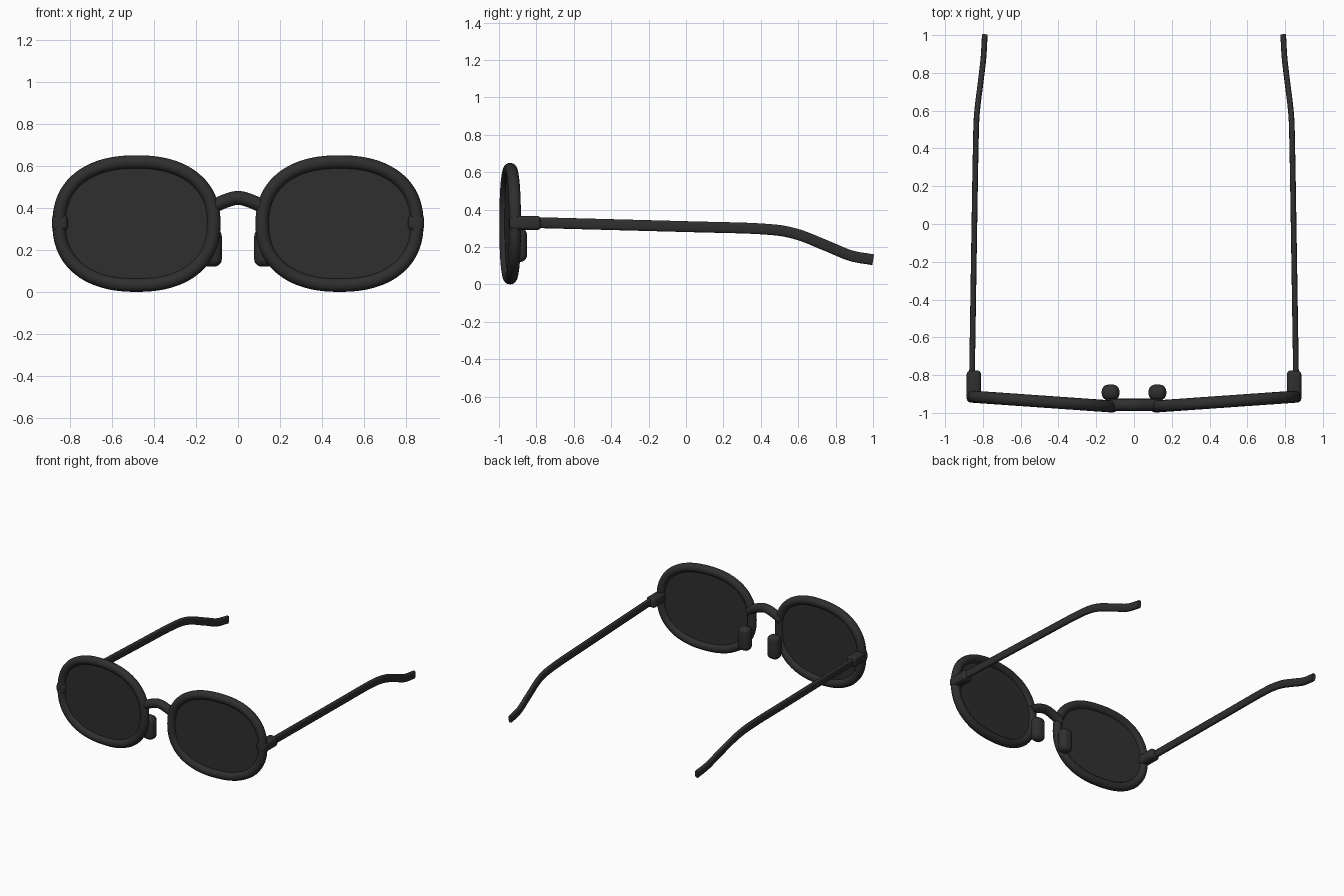
import bpy, bmesh, math
from mathutils import Vector

cube = bpy.data.objects.get("Cube")
if cube:
    bpy.data.objects.remove(cube, do_unlink=True)


def make_material(name, value):
    mat = bpy.data.materials.new(name)
    mat.use_nodes = True
    mat.diffuse_color = (value, value, value, 1)
    mat.node_tree.nodes["Principled BSDF"].inputs["Base Color"].default_value = (value, value, value, 1)
    return mat


BLACK = make_material("soft black", 0.028)


def finish(name, bm):
    bmesh.ops.recalc_face_normals(bm, faces=bm.faces)
    mesh = bpy.data.meshes.new(name)
    bm.to_mesh(mesh)
    bm.free()
    mesh.materials.append(BLACK)
    obj = bpy.data.objects.new(name, mesh)
    bpy.context.collection.objects.link(obj)
    bpy.ops.object.select_all(action="DESELECT")
    obj.select_set(True)
    bpy.context.view_layer.objects.active = obj
    bpy.ops.object.shade_smooth_by_angle(angle=math.radians(40))
    return obj


def sweep(name, path, side_axis, half_w, half_h, power=2, closed=False, sides=16):
    """Sweep a rounded section along a path; half_w lies along side_axis."""
    bm = bmesh.new()
    rings = []
    n = len(path)
    for i, p in enumerate(path):
        a = path[(i - 1) % n] if closed else path[max(i - 1, 0)]
        b = path[(i + 1) % n] if closed else path[min(i + 1, n - 1)]
        tangent = (b - a).normalized()
        up = tangent.cross(side_axis).normalized()
        side = up.cross(tangent).normalized()
        ring = []
        for k in range(sides):
            u, v = superellipse(math.tau * k / sides, power)
            ring.append(bm.verts.new(p + side * u * half_w + up * v * half_h))
        rings.append(ring)
    for i in range(n if closed else n - 1):
        r, s = rings[i], rings[(i + 1) % n]
        for k in range(sides):
            j = (k + 1) % sides
            bm.faces.new((r[k], r[j], s[j], s[k]))
    if not closed:
        bm.faces.new(rings[0])
        bm.faces.new(rings[-1])
    return finish(name, bm)


def superellipse(t, power):
    c, s = math.cos(t), math.sin(t)
    return (math.copysign(abs(c) ** (2 / power), c),
            math.copysign(abs(s) ** (2 / power), s))


def rounded_block(name, centre, size, radius):
    bm = bmesh.new()
    bmesh.ops.create_cube(bm, size=1)
    for v in bm.verts:
        v.co = Vector(centre) + Vector([c * s for c, s in zip(v.co, size)])
    bmesh.ops.bevel(bm, geom=bm.edges[:], offset=radius, segments=5,
                    profile=0.5, affect="EDGES", clamp_overlap=True)
    return finish(name, bm)


def smooth_path(points, steps=8):
    """Catmull-Rom curve through the points."""
    pts = [Vector(p) for p in points]
    pts = [2 * pts[0] - pts[1]] + pts + [2 * pts[-1] - pts[-2]]
    out = []
    for a, b, c, d in zip(pts, pts[1:], pts[2:], pts[3:]):
        for i in range(steps):
            t = i / steps
            out.append(0.5 * (2 * b + (c - a) * t + (2 * a - 5 * b + 4 * c - d) * t ** 2
                              + (3 * b - a - 3 * c + d) * t ** 3))
    return out + [pts[-2]]


def lens_outline(sx, grow=0.0, dy=0.0):
    """Rounded oval that sweeps back towards the temple."""
    pts = []
    for i in range(80):
        u, v = superellipse(math.tau * i / 80, 2.3)
        x = 0.483 + u * (0.368 + grow)
        pts.append(Vector((sx * x, -0.967 + 0.07 * (x - 0.1) + dy, 0.325 + v * (0.293 + grow))))
    return pts


for label, sx in (("left", 1), ("right", -1)):
    # Rim and lens
    back = Vector((-sx * 0.07, 1, 0)).normalized()
    sweep(label + "_rim", lens_outline(sx), back, 0.032, 0.032, closed=True)

    bm = bmesh.new()
    front, rear = [[bm.verts.new(p) for p in lens_outline(sx, -0.015, dy)] for dy in (-0.006, 0.006)]
    bm.faces.new(front)
    bm.faces.new(rear)
    for i in range(len(front)):
        j = (i + 1) % len(front)
        bm.faces.new((front[i], front[j], rear[j], rear[i]))
    finish(label + "_lens", bm)

    # Hinge block and nose pad
    rounded_block(label + "_hinge", (sx * 0.848, -0.86, 0.328), (0.076, 0.17, 0.076), 0.022)
    rounded_block(label + "_nose_pad", (sx * 0.124, -0.892, 0.21), (0.094, 0.084, 0.18), 0.036)

    # Temple arm with a drooping ear end
    arm = smooth_path([(sx * x, y, z) for x, y, z in (
        (0.858, -0.82, 0.331), (0.845, 0, 0.309), (0.838, 0.4, 0.297), (0.832, 0.58, 0.272),
        (0.812, 0.75, 0.207), (0.797, 0.88, 0.154), (0.79, 1.0, 0.132))])
    sweep(label + "_temple", arm, Vector((1, 0, 0)), 0.015, 0.029, power=3)

# Arched bridge
bridge = smooth_path([(-0.135, -0.958, 0.39), (-0.09, -0.958, 0.42), (0, -0.958, 0.447),
                      (0.09, -0.958, 0.42), (0.135, -0.958, 0.39)])
sweep("bridge", bridge, Vector((0, 1, 0)), 0.033, 0.033)
